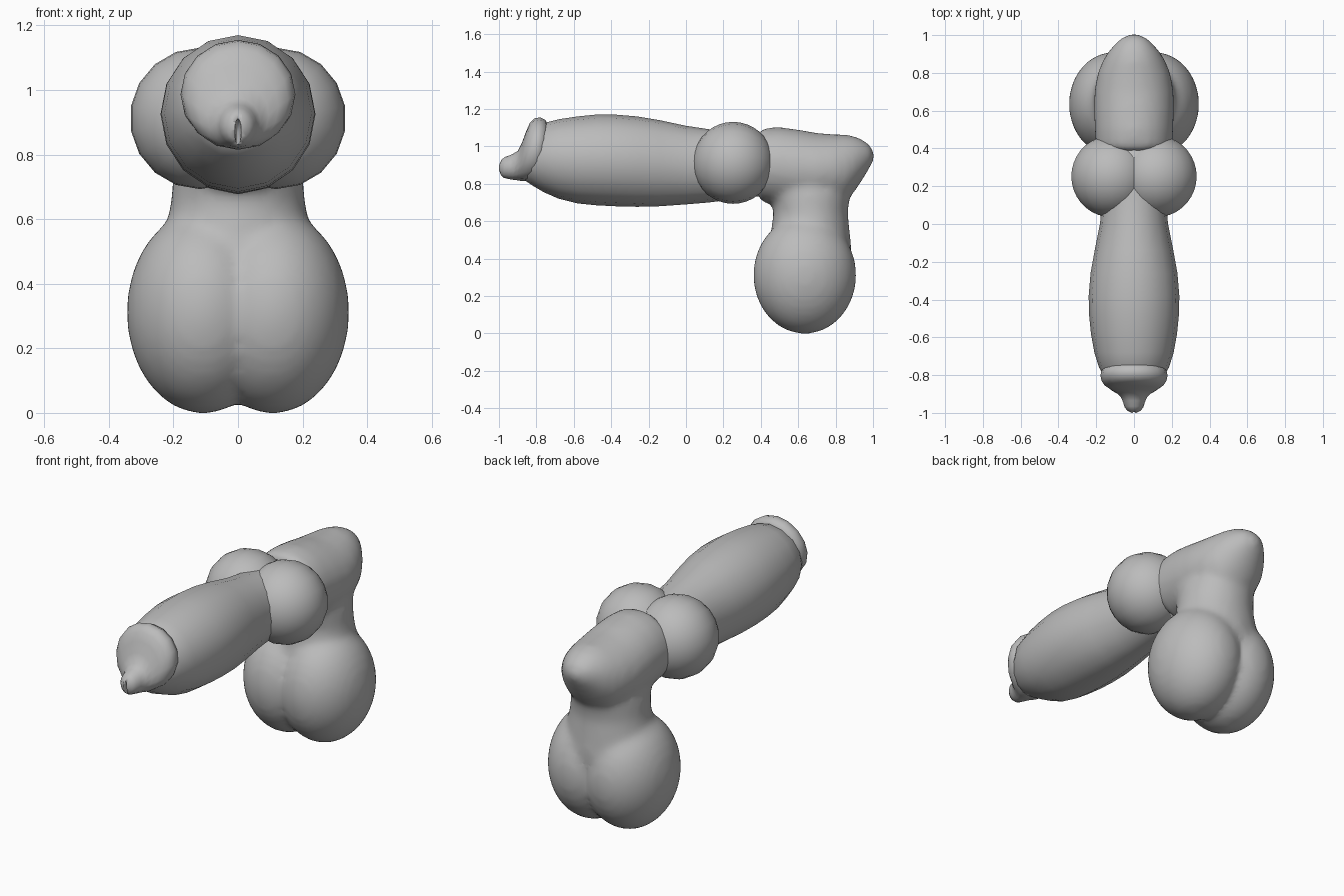
import bpy, bmesh, math
from mathutils import Vector, Matrix

grey = bpy.data.materials.new("plain grey")
grey.diffuse_color = (0.5, 0.5, 0.5, 1)


def finish(bm, name):
    """Turn a bmesh into a smooth grey object."""
    bmesh.ops.recalc_face_normals(bm, faces=bm.faces[:])
    for f in bm.faces:
        f.smooth = True
    me = bpy.data.meshes.new(name)
    bm.to_mesh(me)
    bm.free()
    me.materials.append(grey)
    ob = bpy.data.objects.new(name, me)
    bpy.context.collection.objects.link(ob)
    return ob


def loft(bm, sections, n=16):
    """Oval rings, each given as (y top, z top, y bottom, z bottom, half width)."""
    rings = []
    for yt, zt, yb, zb, w in sections:
        top, bot = Vector((0, yt, zt)), Vector((0, yb, zb))
        mid, half = (top + bot) / 2, (top - bot) / 2
        rings.append([bm.verts.new(mid + half * math.cos(a) + Vector((w * math.sin(a), 0, 0)))
                      for a in (2 * math.pi * i / n for i in range(n))])
    for a, b in zip(rings, rings[1:]):
        for i in range(n):
            j = (i + 1) % n
            bm.faces.new((a[i], a[j], b[j], b[i]))
    bm.faces.new(rings[0])
    bm.faces.new(rings[-1][::-1])


def ellipsoid(bm, centre, radii, seg=16, rings=16):
    """Ellipsoid with its poles along y."""
    m = (Matrix.Translation(centre) @ Matrix.Diagonal((*radii, 1))
         @ Matrix.Rotation(math.pi / 2, 4, 'X'))
    bmesh.ops.create_uvsphere(bm, u_segments=seg, v_segments=rings, radius=1, matrix=m)


def straight(rows):
    return [(y, zt, y, zb, w) for y, zt, zb, w in rows]


# Shaft: swollen tube, y / top / bottom / half width
bm = bmesh.new()
loft(bm, straight([
    (-0.88, 1.00, 0.83, 0.10), (-0.82, 1.08, 0.79, 0.15), (-0.76, 1.125, 0.755, 0.185),
    (-0.68, 1.145, 0.72, 0.21), (-0.58, 1.16, 0.695, 0.228), (-0.48, 1.17, 0.685, 0.238),
    (-0.38, 1.17, 0.68, 0.24), (-0.26, 1.16, 0.677, 0.23), (-0.14, 1.14, 0.68, 0.208),
    (0.0, 1.11, 0.69, 0.18), (0.12, 1.092, 0.70, 0.17), (0.28, 1.07, 0.72, 0.17),
    (0.45, 1.06, 0.74, 0.17)]))
finish(bm, "shaft")

# End cap: slanted rounded rim narrowing to a small nub
bm = bmesh.new()
loft(bm, [
    (-0.755, 1.08, -0.785, 0.90, 0.10), (-0.74, 1.115, -0.785, 0.85, 0.155),
    (-0.75, 1.14, -0.795, 0.83, 0.170), (-0.78, 1.155, -0.82, 0.818, 0.178),
    (-0.81, 1.15, -0.85, 0.815, 0.172), (-0.835, 1.125, -0.875, 0.815, 0.155),
    (-0.855, 1.08, -0.895, 0.817, 0.125), (-0.875, 1.025, -0.91, 0.82, 0.095),
    (-0.90, 0.975, -0.93, 0.822, 0.070), (-0.935, 0.955, -0.95, 0.826, 0.058),
    (-0.965, 0.945, -0.975, 0.832, 0.050), (-0.985, 0.93, -0.99, 0.845, 0.036),
    (-1.0, 0.90, -1.0, 0.87, 0.012)])
cap = finish(bm, "end_cap")

# Narrow slit cut into the nub
bm = bmesh.new()
ellipsoid(bm, (0, -1.0, 0.868), (0.010, 0.05, 0.045), 12, 8)
cutter = finish(bm, "slit_cutter")
cutter.hide_render = True
cutter.hide_viewport = True
cut = cap.modifiers.new("slit", 'BOOLEAN')
cut.operation = 'DIFFERENCE'
cut.object = cutter

# Pair of round bulbs
for side, sx in (("left", -1), ("right", 1)):
    bm = bmesh.new()
    ellipsoid(bm, (sx * 0.118, 0.252, 0.912), (0.217, 0.216, 0.219), 18, 18)
    finish(bm, side + "_bulb")

# Rear body: horizontal sleeve, neck and two hanging lobes fused together
bm = bmesh.new()
loft(bm, straight([
    (0.385, 1.075, 0.72, 0.195), (0.42, 1.098, 0.70, 0.203), (0.50, 1.103, 0.69, 0.208),
    (0.60, 1.09, 0.68, 0.212), (0.70, 1.072, 0.68, 0.21), (0.79, 1.065, 0.69, 0.195),
    (0.86, 1.063, 0.71, 0.168), (0.91, 1.052, 0.77, 0.138), (0.955, 1.03, 0.84, 0.10),
    (0.985, 1.005, 0.89, 0.068), (1.005, 0.97, 0.93, 0.025)]), 32)
neck = [(0.30, 0.42, 0.87, 0.24), (0.45, 0.435, 0.885, 0.25), (0.55, 0.455, 0.875, 0.23),
        (0.65, 0.468, 0.865, 0.208), (0.75, 0.45, 0.88, 0.20), (0.85, 0.42, 0.91, 0.17)]
loft(bm, [(y1, z, y0, z, w) for z, y0, y1, w in neck], 32)
for sx in (-1, 1):
    ellipsoid(bm, (sx * 0.108, 0.635, 0.312), (0.237, 0.275, 0.315), 32, 24)
body = finish(bm, "rear_body")
fuse = body.modifiers.new("fuse", 'REMESH')
fuse.mode = 'VOXEL'
fuse.voxel_size = 0.02
fuse.use_smooth_shade = True
soften = body.modifiers.new("soften", 'SMOOTH')
soften.factor = 0.5
soften.iterations = 8
